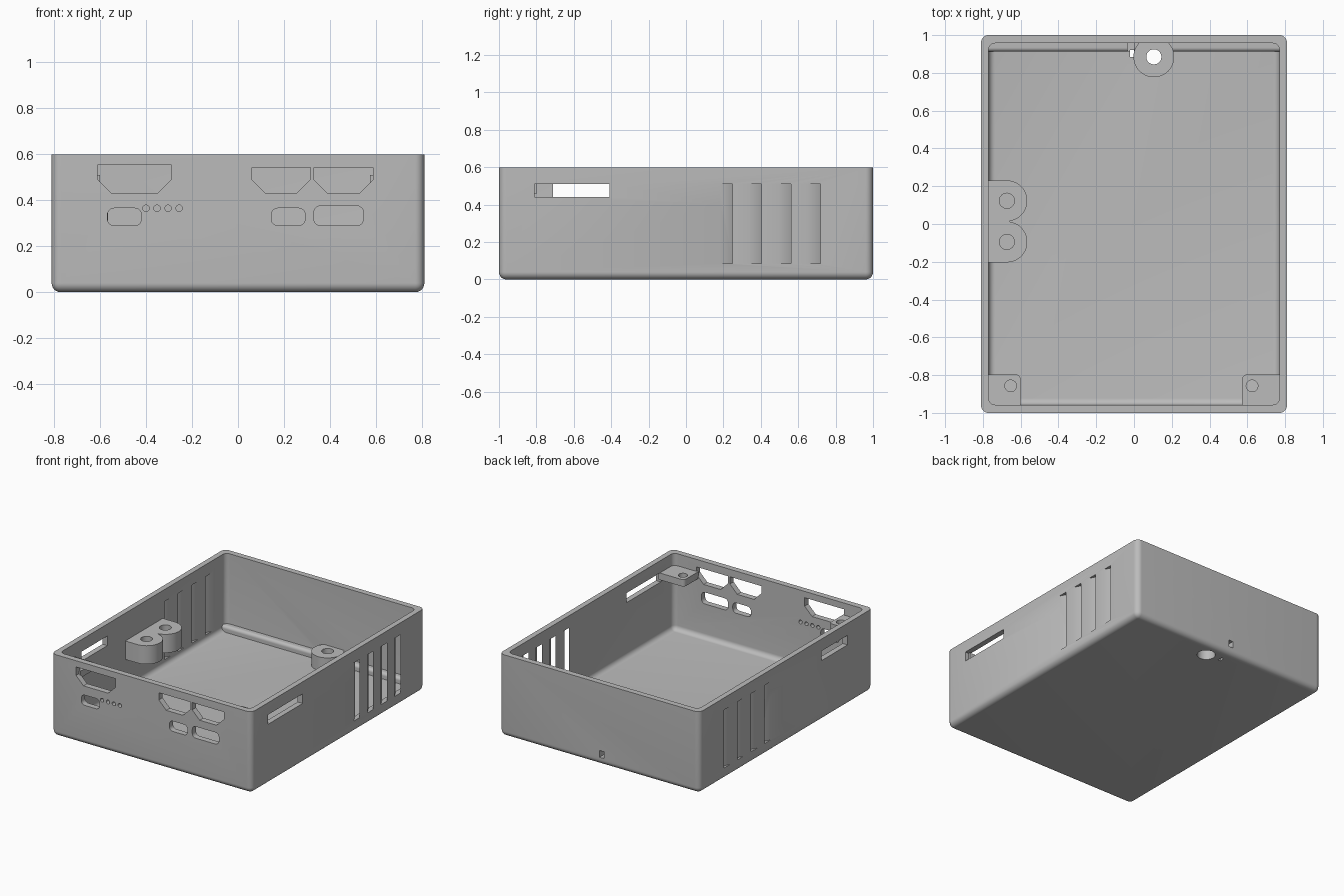
import bpy, bmesh
from math import sin, cos, radians
from mathutils import Vector

if "Cube" in bpy.data.objects:
    bpy.data.objects.remove(bpy.data.objects["Cube"])

grey = bpy.data.materials.new("plain_grey")
grey.use_nodes = True
grey.diffuse_color = (0.5, 0.5, 0.5, 1)
grey.node_tree.nodes["Principled BSDF"].inputs["Base Color"].default_value = (0.5, 0.5, 0.5, 1)


def make_object(name, bm):
    bmesh.ops.recalc_face_normals(bm, faces=bm.faces)
    mesh = bpy.data.meshes.new(name)
    bm.to_mesh(mesh)
    bm.free()
    mesh.materials.append(grey)
    obj = bpy.data.objects.new(name, mesh)
    bpy.context.collection.objects.link(obj)
    return obj


def arc(cx, cy, r, start, end, steps=16):
    angles = [radians(start + (end - start) * i / steps) for i in range(steps + 1)]
    return [(cx + r * cos(a), cy + r * sin(a)) for a in angles]


def circle(cx, cy, r, steps=32):
    return arc(cx, cy, r, 0, 360, steps)[:-1]


def rounded(x0, x1, y0, y1, r):
    return (arc(x1 - r, y1 - r, r, 0, 90, 6) + arc(x0 + r, y1 - r, r, 90, 180, 6)
            + arc(x0 + r, y0 + r, r, 180, 270, 6) + arc(x1 - r, y0 + r, r, 270, 360, 6))


def prism(name, outline, axis, lo, hi):
    """Extrude a 2D outline along an axis: z uses (x, y), y uses (x, z), x uses (y, z)."""
    place = {"z": lambda a, b, c: (a, b, c),
             "y": lambda a, b, c: (a, c, b),
             "x": lambda a, b, c: (c, a, b)}[axis]
    bm = bmesh.new()
    face = bm.faces.new([bm.verts.new(place(a, b, lo)) for a, b in outline])
    new = bmesh.ops.extrude_face_region(bm, geom=[face])["geom"]
    shift = Vector(place(0, 0, hi - lo))
    bmesh.ops.translate(bm, vec=shift, verts=[v for v in new if isinstance(v, bmesh.types.BMVert)])
    return make_object(name, bm)


def box(name, x0, x1, y0, y1, z0, z1):
    return prism(name, [(x0, y0), (x1, y0), (x1, y1), (x0, y1)], "z", z0, z1)


def tub(name, hx, hy, z0, z1, r):
    """Block with rounded upright and bottom edges."""
    obj = box(name, -hx, hx, -hy, hy, z0, z1)
    bm = bmesh.new()
    bm.from_mesh(obj.data)
    edges = [e for e in bm.edges if min(v.co.z for v in e.verts) < z0 + 0.001]
    bmesh.ops.bevel(bm, geom=edges, offset=r, segments=8, profile=0.5, affect="EDGES")
    bm.to_mesh(obj.data)
    bm.free()
    return obj


def cut(target, cutters):
    bpy.context.view_layer.objects.active = target
    for c in cutters:
        mod = target.modifiers.new("cut", "BOOLEAN")
        mod.operation, mod.solver, mod.object = "DIFFERENCE", "EXACT", c
        bpy.ops.object.modifier_apply(modifier=mod.name)


# Open case with rounded edges
HX, HY, TOP = 0.81, 1.0, 0.598
IX, IY, FLOOR = 0.77, 0.957, 0.04
case = tub("case", HX, HY, 0, TOP, 0.04)
cutters = [tub("cavity", IX, IY, FLOOR, TOP + 0.2, 0.035)]

# Front connector openings
for x0, x1, top in ((-0.61, -0.29, 0.552), (0.06, 0.315, 0.543), (0.33, 0.587, 0.543)):
    c = 0.06
    cutters.append(prism("wide_port", [(x0, top), (x1, top), (x1, 0.43 + c), (x1 - c, 0.43),
                                       (x0 + c, 0.43), (x0, 0.43 + c)], "y", -1.1, -0.9))
for x0, x1, z1 in ((-0.567, -0.42, 0.365), (0.145, 0.292, 0.365), (0.33, 0.545, 0.375)):
    cutters.append(prism("small_port", rounded(x0, x1, 0.29, z1, 0.028), "y", -1.1, -0.9))
for i in range(4):
    cutters.append(prism("light_hole", circle(-0.4 + i * 0.048, 0.365, 0.014, 16), "y", -1.1, -0.9))

# Side slots and slanted vents
cutters.append(box("long_slot", 0.7, 0.9, -0.81, -0.41, 0.44, 0.51))
cutters.append(box("short_slot", -0.9, -0.7, -0.71, -0.41, 0.44, 0.51))
for side in (-1, 1):
    for i in range(4):
        y = 0.18 + i * 0.157
        slant = [(side * (HX + d), y - d * 1.8 + w) for d, w in
                 ((0.02, 0), (0.02, 0.068), (-0.06, 0.068), (-0.06, 0))]
        cutters.append(prism("vent", slant, "z", 0.085, 0.51))

# Cord passage and screw hole
BX, BY = 0.105, 0.885
passage = [box("back_passage", -0.035, 0.0, 0.9, 1.1, 0.055, 0.105),
           box("floor_passage", -0.02, 0.0, 0.885, 0.92, -0.1, 0.08)]
screw = [prism("screw_hole", circle(BX, BY, 0.04), "z", -0.1, 0.3),
         prism("screw_recess", circle(BX, BY, 0.062), "z", -0.1, 0.08)]
cut(case, cutters + passage + screw)

# Rounded bar along the back of the floor
profile = [(0.97, 0.02), (0.912, 0.02)] + arc(0.934, 0.063, 0.022, 180, 90, 8) + [(0.97, 0.085)]
back_bar = prism("back_bar", profile, "x", -0.78, 0.78)
cut(back_bar, passage + screw)

# Screw boss, flattened against the back wall
boss = prism("screw_boss", [(x, min(y, 0.965)) for x, y in circle(BX, BY, 0.108, 48)], "z", 0.02, 0.14)
cut(boss, screw)

# Twin-lobed bracket on the side wall
PX, R, PY = -0.673, 0.108, (0.123, -0.095)
outline = ([(-0.79, PY[0] + R)] + arc(PX, PY[0], R, 90, -82, 24)
           + arc(PX, PY[1], R, 82, -90, 24) + [(-0.79, PY[1] - R)])
bracket = prism("twin_bracket", outline, "z", 0.26, 0.395)
holes = [prism("bracket_hole", circle(PX, y, 0.04), "z", 0.2, 0.5) for y in PY]
cut(bracket, holes)

# Front corner tabs
tabs = []
for name, side, inner, hx in (("right_corner_tab", -1, 0.6, 0.653), ("left_corner_tab", 1, 0.573, 0.625)):
    pts = [(0.78, -0.965), (0.78, -0.797)] + arc(inner + 0.025, -0.822, 0.025, 90, 180, 6) + [(inner, -0.965)]
    tab = prism(name, [(side * x, y) for x, y in pts], "z", 0.46, 0.51)
    hole = prism("tab_hole", circle(side * hx, -0.857, 0.031), "z", 0.4, 0.6)
    cut(tab, [hole])
    holes.append(hole)
    tabs.append(tab)

# Remove cutters and smooth the rounded parts
for c in cutters + passage + screw + holes:
    bpy.data.objects.remove(c)
for obj in [case, back_bar, boss, bracket] + tabs:
    bpy.ops.object.select_all(action="DESELECT")
    obj.select_set(True)
    bpy.context.view_layer.objects.active = obj
    bpy.ops.object.shade_smooth_by_angle(angle=radians(30))
